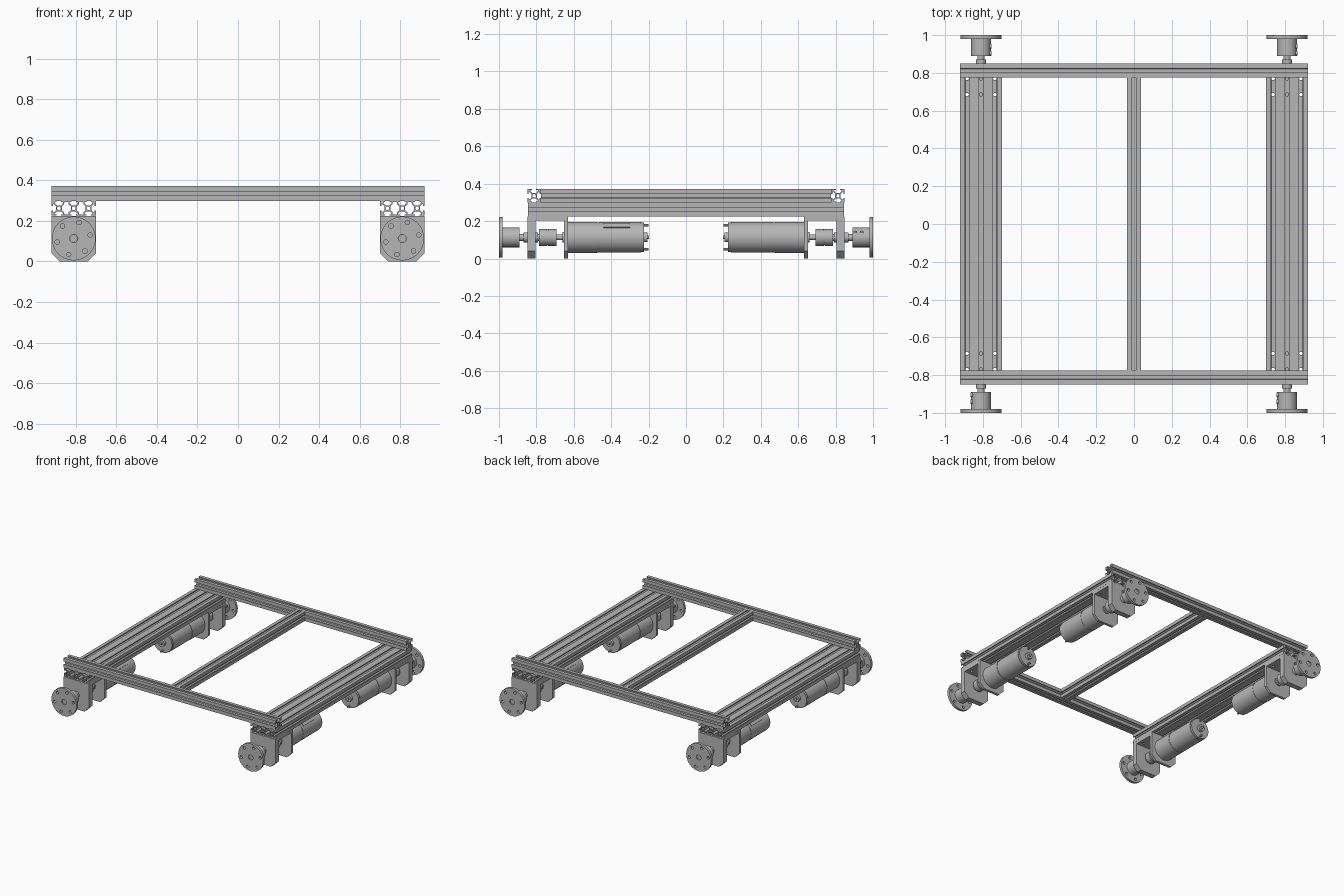
import bpy, bmesh, math
from mathutils import Matrix, Vector

if "Cube" in bpy.data.objects:
    bpy.data.objects.remove(bpy.data.objects["Cube"])

# One brushed-aluminium grey for everything
metal = bpy.data.materials.new("aluminium_grey")
metal.use_nodes = True
grey = (0.47, 0.47, 0.47, 1)
metal.diffuse_color = grey
metal.node_tree.nodes["Principled BSDF"].inputs["Base Color"].default_value = grey

AXES = {  # profile (u, v) and depth directions
    "x": Matrix(((0, 0, 1), (1, 0, 0), (0, 1, 0))).to_4x4(),
    "y": Matrix(((1, 0, 0), (0, 0, -1), (0, 1, 0))).to_4x4(),
    "z": Matrix.Identity(4),
}
UNIT = 0.0733          # one extrusion cell
MM = UNIT / 20
RAIL_X = 0.81
SHAFT_Z = 0.113


def add_object(name, mesh, smooth=False):
    obj = bpy.data.objects.new(name, mesh)
    bpy.context.collection.objects.link(obj)
    mesh.materials.clear()
    mesh.materials.append(metal)
    if smooth:
        bpy.ops.object.select_all(action="DESELECT")
        obj.select_set(True)
        bpy.context.view_layer.objects.active = obj
        bpy.ops.object.shade_smooth_by_angle(angle=math.radians(35))
    return obj


def circle(cx, cy, r, n=24):
    return [(cx + r * math.cos(math.tau * i / n), cy + r * math.sin(math.tau * i / n))
            for i in range(n)]


def prism(name, loops, axis, centre, length, smooth=False):
    """Extrude an outline with holes along an axis."""
    curve = bpy.data.curves.new(name, "CURVE")
    curve.dimensions = "2D"
    curve.fill_mode = "BOTH"
    curve.extrude = length / 2
    for loop in loops:
        spline = curve.splines.new("POLY")
        spline.points.add(len(loop) - 1)
        for p, (u, v) in zip(spline.points, loop):
            p.co = (u, v, 0, 1)
        spline.use_cyclic_u = True
    temp = bpy.data.objects.new(name + "_outline", curve)
    bpy.context.collection.objects.link(temp)
    bpy.context.view_layer.update()
    mesh = bpy.data.meshes.new_from_object(
        temp.evaluated_get(bpy.context.evaluated_depsgraph_get()))
    bpy.data.objects.remove(temp)
    bm = bmesh.new()
    bm.from_mesh(mesh)
    bmesh.ops.remove_doubles(bm, verts=bm.verts, dist=1e-5)
    bmesh.ops.recalc_face_normals(bm, faces=bm.faces)
    bm.transform(Matrix.Translation(centre) @ AXES[axis])
    for f in bm.faces:
        f.smooth = False
    bm.to_mesh(mesh)
    bm.free()
    return add_object(name, mesh, smooth)


def lathe(name, steps, z=SHAFT_Z, x=0, n=40):
    """Revolve (y, radius) steps about a line along y."""
    bm = bmesh.new()
    rings = []
    for y, r in steps:
        rings.append([bm.verts.new((x + u, y, z + v)) for u, v in circle(0, 0, r, n)])
    for a, b in zip(rings, rings[1:]):
        for i in range(n):
            j = (i + 1) % n
            bm.faces.new((a[i], a[j], b[j], b[i]))
    bm.faces.new(rings[0])
    bm.faces.new(rings[-1])
    bmesh.ops.recalc_face_normals(bm, faces=bm.faces)
    mesh = bpy.data.meshes.new(name)
    bm.to_mesh(mesh)
    bm.free()
    return add_object(name, mesh, True)


def stepped(*parts):
    """Turn (start, end, radius) parts into lathe steps."""
    return [s for a, b, r in parts for s in ((a, r), (b, r))]


def slot_profile(cells):
    """T-slot extrusion section: outline, bores and inner cells."""
    half = [(3, 0), (3, 1.8), (5.5, 1.8), (5.5, 3), (2.7, 6)]
    slot = [(-t, d) for t, d in half] + [(t, d) for t, d in reversed(half)]
    centres = [20 * i - 10 * (cells - 1) for i in range(cells)]
    outline = []
    for side in range(4):
        wide = side % 2 == 0
        long_half, depth = (10 * cells, 10) if wide else (10, 10 * cells)
        turn = Matrix.Rotation(side * math.pi / 2, 2)
        pts = [(-long_half, -depth)]
        for c in (centres if wide else [0]):
            pts += [(c + t, d - depth) for t, d in slot]
        outline += [tuple(turn @ Vector(p) * MM) for p in pts]
    loops = [outline] + [circle(c * MM, 0, 2.5 * MM, 20) for c in centres]
    quarter = [(6, 2.7), (3, 5.5), (2.7, 8.2)]
    for c in centres[:-1]:
        cell = quarter + [(-u, v) for u, v in reversed(quarter)]
        cell += [(-u, -v) for u, v in cell]
        loops.append([((c + 10 + u) * MM, v * MM) for u, v in cell])
    return loops


# Upper frame: two cross beams and a centre beam
BEAM_Z = 0.335
for name, y in (("front_cross_beam", -0.812), ("back_cross_beam", 0.812)):
    prism(name, slot_profile(1), "x", (0, y, BEAM_Z), 1.84)
prism("centre_beam", slot_profile(1), "y", (0, 0, BEAM_Z), 1.55)

# Side rails, drilled over the brackets
HOLES_X = (-UNIT, 0, UNIT)
HOLES_Y = (0.685, 0.77)
drill = prism("rail_drill", [circle(RAIL_X * s + x, y * e, 0.009, 12)
                             for s in (-1, 1) for x in HOLES_X
                             for e in (-1, 1) for y in HOLES_Y], "z", (0, 0, 0.26), 0.2)
drill.hide_render = True
drill.hide_set(True)
for name, side in (("right_side_rail", -1), ("left_side_rail", 1)):
    rail = prism(name, slot_profile(3), "y", (side * RAIL_X, 0, 0.262), 1.69)
    cut = rail.modifiers.new("bolt_holes", "BOOLEAN")
    cut.operation = "DIFFERENCE"
    cut.solver = "EXACT"
    cut.object = drill


# Drive unit, built at x = 0 facing the front
def plate_outline(top):
    w, c = 0.11, 0.04
    return [(-w, c), (c - w, 0), (w - c, 0), (w, c), (w, top), (-w, top)]


def box_outline(u0, u1, v0, v1):
    return [(u0, v0), (u1, v0), (u1, v1), (u0, v1)]


unit = [
    prism("bracket_outer_plate", [plate_outline(0.225), circle(0, SHAFT_Z, 0.024)],
          "y", (0, -0.826, 0), 0.042),
    prism("bracket_inner_plate", [plate_outline(0.203), circle(0, SHAFT_Z, 0.03)],
          "y", (0, -0.642, 0), 0.02),
    prism("bracket_top_plate",
          [box_outline(-0.11, 0.11, -0.805, -0.632)]
          + [circle(x, -y, 0.009, 12) for x in HOLES_X for y in HOLES_Y],
          "z", (0, 0, 0.214), 0.022),
    # Wheel flange with six bolt holes
    prism("wheel_flange",
          [circle(0, 0, 0.108, 48), circle(0, 0, 0.02)]
          + [circle(0.083 * math.cos(a), 0.083 * math.sin(a), 0.011, 16)
             for a in (math.radians(12 + 60 * i) for i in range(6))],
          "y", (0, -0.99, SHAFT_Z), 0.02, True),
    prism("wheel_hub", [circle(0, 0, 0.053, 40), circle(0, 0, 0.02)],
          "y", (0, -0.936, SHAFT_Z), 0.092, True),
    # Axle with bearing collars
    lathe("wheel_axle", stepped((-0.992, -0.87, 0.019), (-0.87, -0.845, 0.027),
                                (-0.845, -0.805, 0.023), (-0.805, -0.79, 0.027),
                                (-0.79, -0.74, 0.019))),
    lathe("shaft_coupling", stepped((-0.785, -0.743, 0.045), (-0.743, -0.739, 0.041),
                                    (-0.739, -0.693, 0.045))),
    # Gear motor
    lathe("gear_motor", stepped((-0.73, -0.66, 0.015), (-0.66, -0.63, 0.028),
                                (-0.63, -0.475, 0.083), (-0.475, -0.465, 0.08),
                                (-0.465, -0.24, 0.082), (-0.24, -0.225, 0.079),
                                (-0.225, -0.205, 0.026), (-0.205, -0.197, 0.01))),
]
for name, dz in (("upper_terminal", 0.064), ("lower_terminal", -0.064)):
    unit.append(lathe(name, stepped((-0.23, -0.2, 0.007)), SHAFT_Z + dz, 0, 10))

# Raised strip on the motor can
angle = math.radians(130)
strip = prism("motor_strip", [box_outline(-0.018, 0.018, 0.076, 0.086)],
              "y", (0, -0.37, 0), 0.14)
strip.data.transform(Matrix.Translation((0, 0, SHAFT_Z))
                     @ Matrix.Rotation(math.pi / 2 - angle, 4, "Y").inverted()
                     )
unit.append(strip)

# Set screws on the side of the hub
for name, y in (("outer_set_screw", -0.94), ("inner_set_screw", -0.905)):
    unit.append(prism(name, [circle(0, 0, 0.012, 16), circle(0, 0, 0.006, 6)],
                      "x", (-0.05, y, SHAFT_Z + 0.022), 0.012, True))

# Place the unit at all four corners
for part in unit:
    base = part.name
    for end, turn in (("front", 0), ("back", math.pi)):
        for side, sign in (("left", 1), ("right", -1)):
            obj = part if (end, side) == ("front", "left") else part.copy()
            if obj is not part:
                bpy.context.collection.objects.link(obj)
            obj.name = f"{end}_{side}_{base}"
            obj.location.x = sign * RAIL_X
            obj.rotation_euler.z = turn
